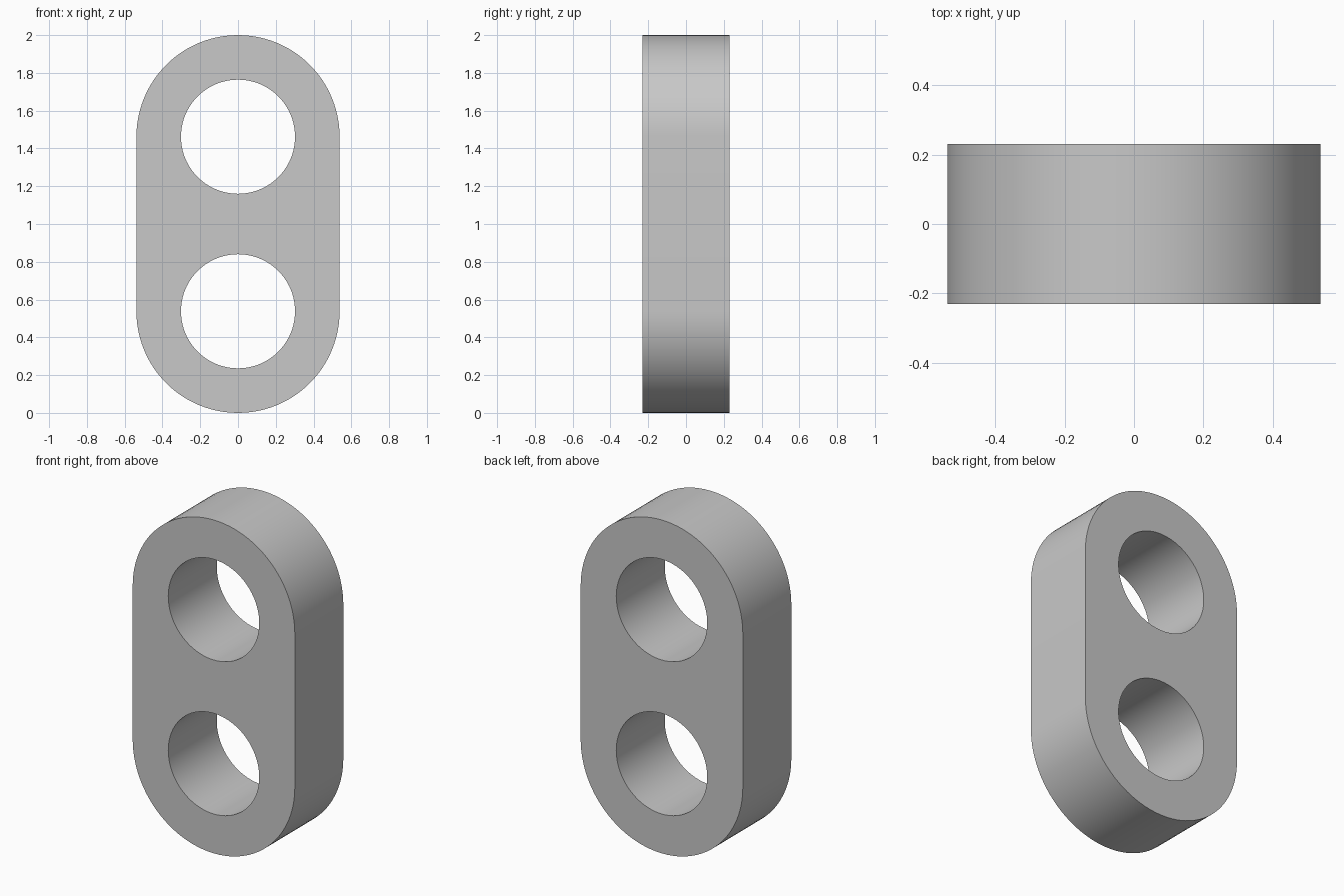
import bpy, bmesh, math

if "Cube" in bpy.data.objects:
    bpy.data.objects.remove(bpy.data.objects["Cube"])

R, HOLE, HALF_DEPTH = 0.538, 0.302, 0.23
Z_LOW, Z_HIGH = R, 2 - R
SEG = 96

def arc(z, r, start, end, n):
    """n + 1 points on an arc in the front plane."""
    return [(r * math.cos(start + (end - start) * i / n), -HALF_DEPTH,
             z + r * math.sin(start + (end - start) * i / n)) for i in range(n + 1)]

# Front outline: rounded slot with two round holes
outline = arc(Z_HIGH, R, 0, math.pi, SEG // 2) + arc(Z_LOW, R, math.pi, 2 * math.pi, SEG // 2)
holes = [arc(z, HOLE, 0, 2 * math.pi, SEG)[:-1] for z in (Z_LOW, Z_HIGH)]

bm = bmesh.new()
for loop in [outline] + holes:
    verts = [bm.verts.new(p) for p in loop]
    for a, b in zip(verts, verts[1:] + verts[:1]):
        bm.edges.new((a, b))
bmesh.ops.triangle_fill(bm, edges=bm.edges[:], use_beauty=True, normal=(0, -1, 0))

# Extrude the plate to its full depth, keeping the front face
res = bmesh.ops.extrude_face_region(bm, geom=bm.faces[:], use_keep_orig=True)
moved = [g for g in res["geom"] if isinstance(g, bmesh.types.BMVert)]
bmesh.ops.translate(bm, verts=moved, vec=(0, 2 * HALF_DEPTH, 0))
bmesh.ops.recalc_face_normals(bm, faces=bm.faces[:])

mesh = bpy.data.meshes.new("link_plate")
bm.to_mesh(mesh)
bm.free()
plate = bpy.data.objects.new("link_plate", mesh)
bpy.context.collection.objects.link(plate)

# Plain grey
grey = bpy.data.materials.new("grey")
grey.diffuse_color = (0.58, 0.58, 0.58, 1)
grey.use_nodes = True
grey.node_tree.nodes["Principled BSDF"].inputs["Base Color"].default_value = grey.diffuse_color
mesh.materials.append(grey)

# Smooth walls, sharp rims
bpy.context.view_layer.objects.active = plate
plate.select_set(True)
bpy.ops.object.shade_smooth_by_angle(angle=math.radians(30))
